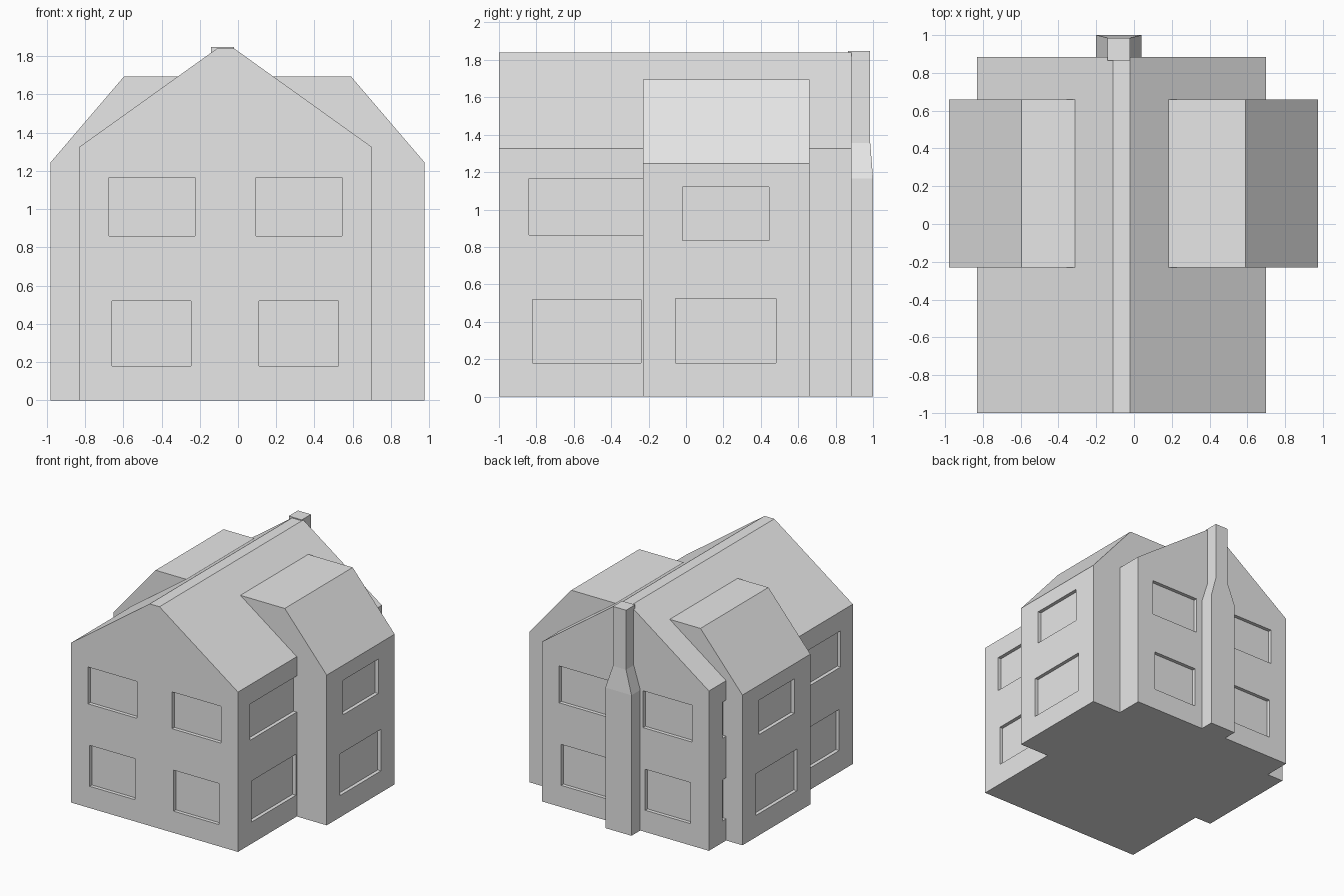
import bpy
import bmesh

if "Cube" in bpy.data.objects:
    bpy.data.objects.remove(bpy.data.objects["Cube"], do_unlink=True)

GREY = (0.8, 0.8, 0.8, 1.0)
plaster = bpy.data.materials.new("light_grey")
plaster.use_nodes = True
plaster.diffuse_color = GREY
plaster.node_tree.nodes["Principled BSDF"].inputs["Base Color"].default_value = GREY

DEPTH = 0.03  # window recess


def make_object(name, bm):
    bmesh.ops.recalc_face_normals(bm, faces=bm.faces[:])
    mesh = bpy.data.meshes.new(name)
    bm.to_mesh(mesh)
    bm.free()
    mesh.materials.append(plaster)
    obj = bpy.data.objects.new(name, mesh)
    bpy.context.collection.objects.link(obj)
    return obj


def loft(name, rings):
    """Skin matching rings of points and cap both ends."""
    bm = bmesh.new()
    loops = [[bm.verts.new(p) for p in ring] for ring in rings]
    for a, b in zip(loops, loops[1:]):
        for i in range(len(a)):
            j = (i + 1) % len(a)
            bm.faces.new((a[i], a[j], b[j], b[i]))
    bm.faces.new(loops[0])
    bm.faces.new(loops[-1])
    return make_object(name, bm)


def extrude_profile(name, profile, y0, y1):
    return loft(name, [[(x, y, z) for x, z in profile] for y in (y0, y1)])


def cut_windows(target, boxes):
    """Subtract (low corner, high corner) boxes from the target."""
    bm = bmesh.new()
    for low, high in boxes:
        cube = bmesh.ops.create_cube(bm, size=1)
        for v in cube["verts"]:
            v.co = [l if c < 0 else h for c, l, h in zip(v.co, low, high)]
    cutter = make_object("window_cutter", bm)
    cutter.hide_render = True
    mod = target.modifiers.new("windows", "BOOLEAN")
    mod.operation = "DIFFERENCE"
    mod.solver = "EXACT"
    mod.object = cutter
    bpy.context.view_layer.objects.active = target
    bpy.ops.object.modifier_apply(modifier=mod.name)
    bpy.data.objects.remove(cutter, do_unlink=True)


def wall_boxes_x(wall, side, spans):
    """Recesses in a wall facing along x; side is its outward sign."""
    xs = sorted((wall - side * DEPTH, wall + side * 0.1))
    return [((xs[0], a, z0), (xs[1], b, z1)) for a, b, z0, z1 in spans]


def wall_boxes_y(wall, side, spans):
    ys = sorted((wall - side * DEPTH, wall + side * 0.1))
    return [((a, ys[0], z0), (b, ys[1], z1)) for a, b, z0, z1 in spans]


# Main house with a narrow flat ridge
RIGHT, LEFT, FRONT, BACK = -0.83, 0.70, -1.0, 0.885
house = extrude_profile("main_house", [
    (RIGHT, 0), (LEFT, 0), (LEFT, 1.325), (-0.02, 1.84), (-0.11, 1.84), (RIGHT, 1.325)],
    FRONT, BACK)

# Gable windows on front and back, long windows beside the wings
gable = [(-0.675, -0.225, 0.86, 1.165), (0.095, 0.545, 0.86, 1.165),
         (-0.66, -0.245, 0.18, 0.52), (0.11, 0.525, 0.18, 0.52)]
side_front = [(-0.84, -0.20, 0.865, 1.165), (-0.82, -0.24, 0.18, 0.52)]
side_back = [(0.2, 0.705, 0.865, 1.165), (0.2, 0.705, 0.18, 0.52)]
cut_windows(house, wall_boxes_y(FRONT, -1, gable) + wall_boxes_y(BACK, 1, gable)
            + wall_boxes_x(LEFT, 1, side_front)
            + wall_boxes_x(RIGHT, -1, side_front + side_back))

# Cross wing projecting on both sides, with angled roof
wing = extrude_profile("cross_wing", [
    (-0.98, 0), (0.975, 0), (0.975, 1.245), (0.59, 1.695), (-0.595, 1.695), (-0.98, 1.245)],
    -0.23, 0.66)
wing_windows = [(-0.02, 0.445, 0.835, 1.12), (-0.055, 0.48, 0.18, 0.525)]
cut_windows(wing, wall_boxes_x(0.975, 1, wing_windows)
            + wall_boxes_x(-0.98, -1, wing_windows))

# Chimney stack: wide base, sloped shoulders, narrow flue
sections = [(-0.2, 0.04, 1.0, 0), (-0.2, 0.04, 1.0, 1.165),
            (-0.14, -0.02, 0.985, 1.355), (-0.14, -0.02, 0.985, 1.848)]
loft("chimney", [[(x0, 0.865, z), (x1, 0.865, z), (x1, y, z), (x0, y, z)]
                 for x0, x1, y, z in sections])
